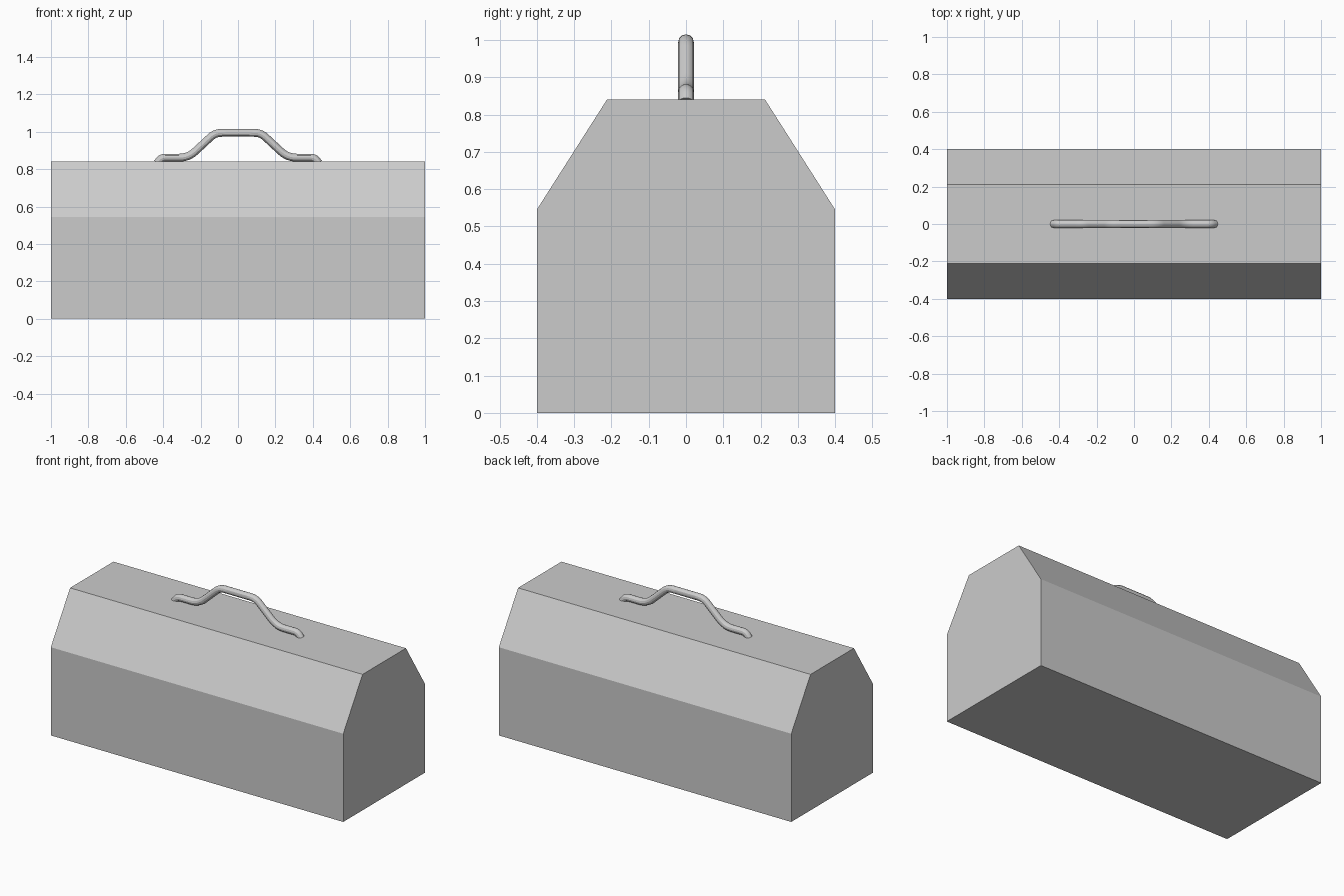
import bpy, bmesh
from mathutils import Vector

if "Cube" in bpy.data.objects:
    bpy.data.objects.remove(bpy.data.objects["Cube"])

# Box body: six-sided end profile extruded along x
half = [(0.4, 0.0), (0.4, 0.545), (0.212, 0.84)]
profile = half + [(-y, z) for y, z in reversed(half)]
bm = bmesh.new()
end = bm.faces.new([bm.verts.new((-1, y, z)) for y, z in profile])
ext = bmesh.ops.extrude_face_region(bm, geom=[end], use_keep_orig=True)
bmesh.ops.translate(bm, vec=(2, 0, 0),
                    verts=[v for v in ext["geom"] if isinstance(v, bmesh.types.BMVert)])
bmesh.ops.recalc_face_normals(bm, faces=bm.faces)
mesh = bpy.data.meshes.new("toolbox_body")
bm.to_mesh(mesh)
bm.free()
body = bpy.data.objects.new("toolbox_body", mesh)
bpy.context.collection.objects.link(body)


def rounded(points, radii, steps=6):
    """Path in the xz plane with each inner corner rounded by a quadratic arc."""
    pts = [Vector((x, 0, z)) for x, z in points]
    out = [pts[0]]
    for a, b, c, r in zip(pts, pts[1:], pts[2:], radii):
        p, q = b + (a - b).normalized() * r, b + (c - b).normalized() * r
        for i in range(steps + 1):
            t = i / steps
            out.append(p * (1 - t) ** 2 + b * 2 * t * (1 - t) + q * t ** 2)
    return out + [pts[-1]]


# Handle: bent rod, half path mirrored across x
left = rounded([(-0.432, 0.832), (-0.409, 0.861), (-0.265, 0.861), (-0.122, 0.994), (-0.06, 0.994)],
               [0.02, 0.05, 0.035])
path = left + [Vector((-p.x, 0, p.z)) for p in reversed(left)]
curve = bpy.data.curves.new("carry_handle", "CURVE")
curve.dimensions = "3D"
curve.bevel_depth = 0.021
curve.bevel_resolution = 4
curve.use_fill_caps = True
spline = curve.splines.new("POLY")
spline.points.add(len(path) - 1)
for sp, p in zip(spline.points, path):
    sp.co = (*p, 1)
handle = bpy.data.objects.new("carry_handle", curve)
bpy.context.collection.objects.link(handle)
bpy.context.view_layer.objects.active = handle
handle.select_set(True)
bpy.ops.object.convert(target="MESH")
bpy.ops.object.shade_smooth_by_angle()
